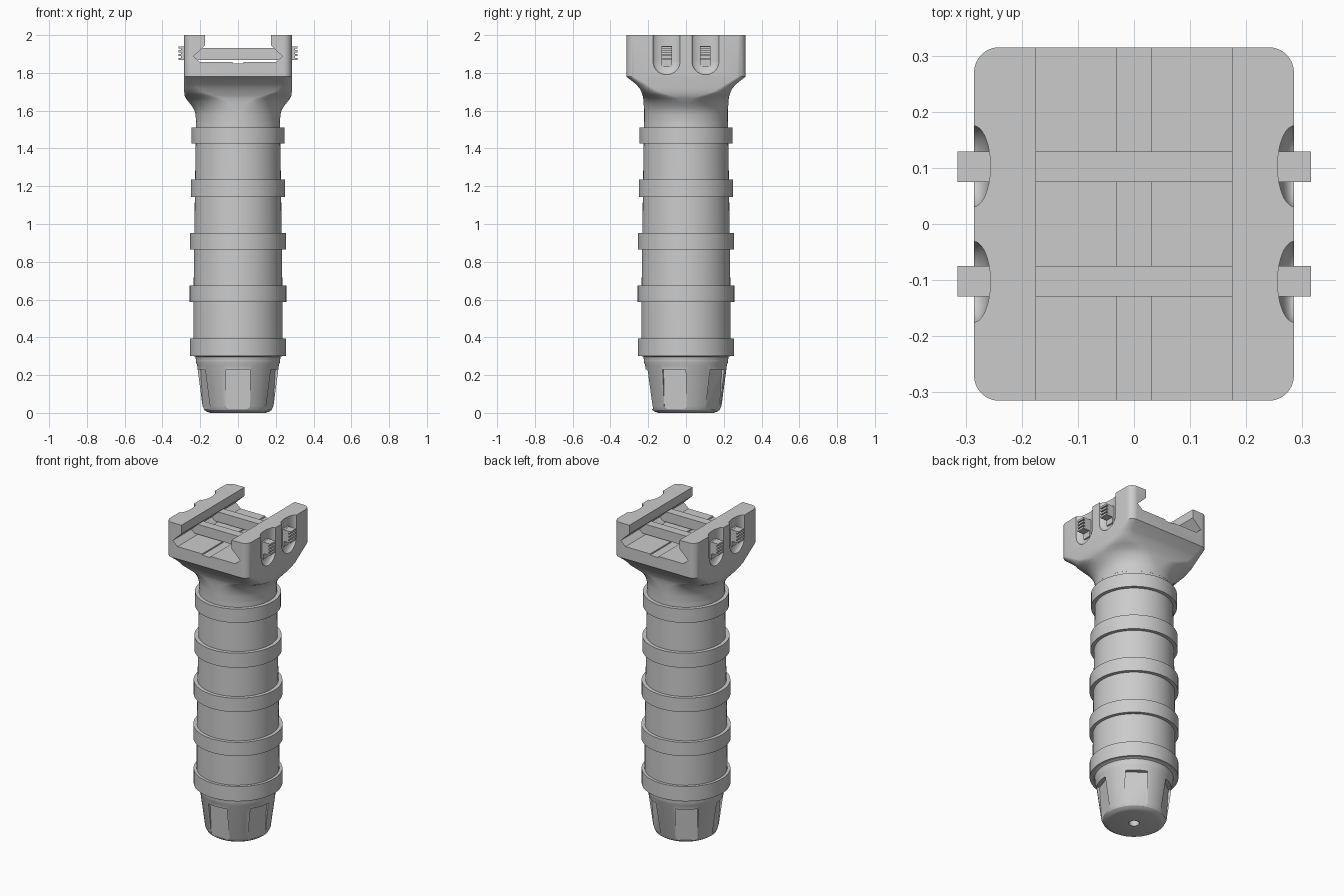
import bpy, bmesh
from math import sin, cos, pi, radians
from mathutils import Matrix, Vector

if "Cube" in bpy.data.objects:
    bpy.data.objects.remove(bpy.data.objects["Cube"])


def finish(name, bm, smooth=True):
    bmesh.ops.recalc_face_normals(bm, faces=bm.faces)
    mesh = bpy.data.meshes.new(name)
    bm.to_mesh(mesh)
    bm.free()
    ob = bpy.data.objects.new(name, mesh)
    bpy.context.collection.objects.link(ob)
    if smooth:
        shade(ob)
    return ob


def select(ob):
    bpy.ops.object.select_all(action='DESELECT')
    ob.select_set(True)
    bpy.context.view_layer.objects.active = ob


def shade(ob):
    select(ob)
    bpy.ops.object.shade_smooth_by_angle(angle=radians(28))


def loft(name, rings, k=12):
    """Stack rounded rectangles (z, half x, half y, corner radius)."""
    bm = bmesh.new()
    loops = []
    for z, hx, hy, r in rings:
        loop = []
        for q in range(4):
            sx, sy = ((1, 1), (-1, 1), (-1, -1), (1, -1))[q]
            for i in range(k):
                a = (q + (i + 0.5) / k) * pi / 2
                loop.append(bm.verts.new((sx * (hx - r) + r * cos(a),
                                          sy * (hy - r) + r * sin(a), z)))
        loops.append(loop)
    n = 4 * k
    for a, b in zip(loops, loops[1:]):
        for i in range(n):
            j = (i + 1) % n
            bm.faces.new((a[i], a[j], b[j], b[i]))
    bm.faces.new(loops[0])
    bm.faces.new(loops[-1])
    return finish(name, bm)


def lathe(name, profile):
    return loft(name, [(z, r, r, r) for z, r in profile], 16)


def prism(name, pts, start, end):
    """Extrude an outline of 3D points between two offsets."""
    bm = bmesh.new()
    a = [bm.verts.new(Vector(p) + Vector(start)) for p in pts]
    b = [bm.verts.new(Vector(p) + Vector(end)) for p in pts]
    bm.faces.new(a)
    bm.faces.new(b)
    for i in range(len(pts)):
        j = (i + 1) % len(pts)
        bm.faces.new((a[i], a[j], b[j], b[i]))
    return finish(name, bm, False)


def add_box(bm, x, y, z):
    size = (x[1] - x[0], y[1] - y[0], z[1] - z[0])
    mid = (sum(x) / 2, sum(y) / 2, sum(z) / 2)
    bmesh.ops.create_cube(bm, size=1, matrix=Matrix.Translation(mid) @ Matrix.Diagonal((*size, 1)))


def cut(ob, cutter):
    cutter.hide_render = True
    mod = ob.modifiers.new("cut", 'BOOLEAN')
    mod.operation = 'DIFFERENCE'
    mod.solver = 'EXACT'
    mod.object = cutter
    select(ob)
    bpy.ops.object.modifier_apply(modifier=mod.name)
    bpy.data.objects.remove(cutter)


# Mount head: round neck flaring into a block with a V-shaped underside
head = loft("mount_head", [
    (1.54, .223, .223, .223), (1.58, .225, .223, .223), (1.603, .232, .223, .223),
    (1.625, .245, .224, .224), (1.645, .261, .225, .222), (1.665, .276, .227, .205),
    (1.68, .284, .230, .160), (1.70, .285, .237, .100), (1.72, .285, .247, .075),
    (1.74, .285, .265, .06), (1.78, .285, .315, .045), (2.0, .285, .315, .045)])

# Dovetail rail channel running front to back
half = [(.175, 2.1), (.175, 1.945), (.235, 1.888), (.202, 1.858)]
outline = [(x, 0, z) for x, z in half] + [(-x, 0, z) for x, z in reversed(half)]
cut(head, prism("rail_cutter", outline, (0, -.5, 0), (0, .5, 0)))
cut(head, prism("groove_cutter", [(-.03, 0, 1.9), (.03, 0, 1.9), (.03, 0, 1.85), (-.03, 0, 1.85)],
                (0, -.5, 0), (0, .5, 0)))

# Scooped finger pockets on both sides, open at the top
for sx in (-1, 1):
    for y in (-.103, .103):
        rings = []
        for i in range(9):
            t = (i + .5) / 9 * pi / 2
            rings.append((1.862 - .072 * cos(t), sin(t)))
        rings += [(1.862, 1), (2.1, 1)]
        scoop = lathe("scoop_cutter", rings)
        for v in scoop.data.vertices:
            v.co.x = v.co.x * .03 + sx * .286
            v.co.y = v.co.y * .072 + y
        cut(head, scoop)
shade(head)

# Cross bolts with ribbed heads
for label, y in (("front", -.102), ("rear", .102)):
    bm = bmesh.new()
    ys = (y - .027, y + .027)
    add_box(bm, (-.27, .27), ys, (1.868, 1.931))
    for s in (-1, 1):
        def span(a, b):
            return sorted((s * a, s * b))
        add_box(bm, span(.24, .268), ys, (1.832, 1.942))
        add_box(bm, span(.25, .302), ys, (1.872, 1.938))
        for i in range(4):
            z = 1.868 + i * .0203
            add_box(bm, span(.26, .315), ys, (z, z + .012))
    finish(label + "_cross_bolt", bm, False)

# Handle tube with a slight taper
lathe("handle", [(.275, .222), (.297, .226), (.302, .237), (.6, .236), (1.0, .231), (1.45, .224), (1.56, .222)])

# Raised grip bands
for i, (z0, z1, r) in enumerate([(.302, .395, .254), (.588, .675, .256), (.865, .953, .254),
                                 (1.143, 1.235, .250), (1.425, 1.512, .246)]):
    lathe("grip_band_%d" % (i + 1), [(z0, .21), (z0, r), (z1, r), (z1, .21)])

# Tapered end cap
cap = lathe("end_cap", [(0, .145), (.005, .163), (.015, .178), (.035, .188), (.255, .217),
                        (.268, .223), (.282, .223)])

# Five flat grip notches around the cap
for i in range(5):
    a = radians(-90 + 72 * i)
    side = [(.187, 0, .23), (.3, 0, .23), (.3, 0, .02), (.174, 0, .02)]
    notch = prism("notch_cutter", side, (0, -.064, 0), (0, .064, 0))
    notch.data.transform(Matrix.Rotation(a, 4, 'Z'))
    cut(cap, notch)
cut(cap, lathe("hole_cutter", [(-.1, .03), (.1, .03)]))
shade(cap)
